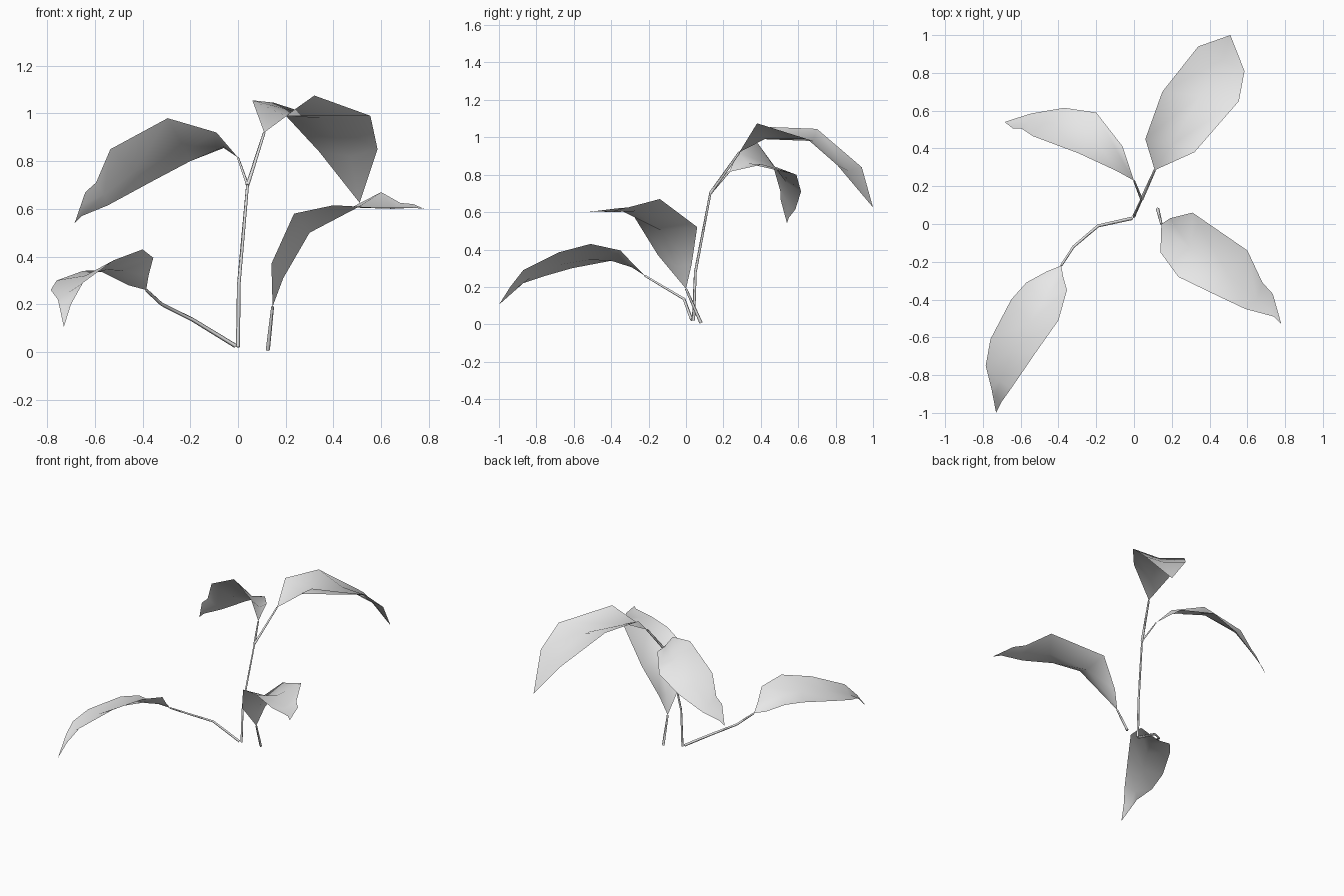
import bpy
import bmesh

# Remove the default cube only
cube = bpy.data.objects.get("Cube")
if cube:
    bpy.data.objects.remove(cube, do_unlink=True)


def make_material(name, colour):
    material = bpy.data.materials.new(name)
    material.use_nodes = True
    material.diffuse_color = colour
    shader = next(n for n in material.node_tree.nodes if n.type == "BSDF_PRINCIPLED")
    shader.inputs["Base Color"].default_value = colour
    return material


plant_grey = make_material("pale_grey", (.8, .8, .8, 1))


def add_object(name, mesh):
    mesh.materials.append(plant_grey)
    for polygon in mesh.polygons:
        polygon.use_smooth = True
    plant_part = bpy.data.objects.new(name, mesh)
    bpy.context.collection.objects.link(plant_part)
    return plant_part


def make_leaf(name, base, tip, left_edge, midrib, right_edge):
    """Loft a creased leaf blade between two edges and a midrib."""
    bm = bmesh.new()
    start = bm.verts.new(base)
    end = bm.verts.new(tip)
    rails = [[start] + [bm.verts.new(point) for point in rail] + [end]
             for rail in (left_edge, midrib, right_edge)]
    for outer, inner in zip(rails, rails[1:]):
        for i in range(len(outer) - 1):
            corners = [outer[i], inner[i], inner[i + 1], outer[i + 1]]
            # The base and tip are shared, so the end faces are triangles
            bm.faces.new(list(dict.fromkeys(corners)))
    mesh = bpy.data.meshes.new(name)
    bm.to_mesh(mesh)
    bm.free()
    return add_object(name, mesh)


def make_stem(name, path, radius=.009):
    """Sweep a thin four-sided stalk along a path, narrowing slightly."""
    curve = bpy.data.curves.new(name, "CURVE")
    curve.dimensions = "3D"
    curve.bevel_depth = radius
    curve.bevel_resolution = 0
    curve.use_fill_caps = True
    spline = curve.splines.new("POLY")
    spline.points.add(len(path) - 1)
    for i, (point, place) in enumerate(zip(spline.points, path)):
        point.co = (*place, 1)
        point.radius = 1 - .3 * i / (len(path) - 1)
    helper = bpy.data.objects.new(name + "_path", curve)
    bpy.context.collection.objects.link(helper)
    bpy.context.view_layer.update()
    evaluated = helper.evaluated_get(bpy.context.evaluated_depsgraph_get())
    mesh = bpy.data.meshes.new_from_object(evaluated)
    bpy.data.objects.remove(helper, do_unlink=True)
    mesh.name = name
    mesh.materials.clear()
    return add_object(name, mesh)


# Shared joints where stalks meet each other or a leaf
fork = (.04, .13, .7)
back_left_base = (.11, .285, .92)
back_right_base = (0, .23, .815)
front_right_base = (-.385, -.22, .26)
front_left_base = (.145, 0, .19)

# Stalks
make_stem("main_stem", [(0, .04, .02), (.003, .05, .28), fork])
make_stem("back_left_stalk", [fork, back_left_base])
make_stem("back_right_stalk", [fork, back_right_base], radius=.007)
make_stem("front_right_stalk", [(-.01, .03, .025), (-.19, -.01, .135),
                                (-.32, -.12, .2), front_right_base])
make_stem("front_left_stalk", [(.125, .08, .008), front_left_base])

# Tall leaf at the back left
make_leaf(
    "back_left_leaf", base=back_left_base, tip=(.51, 1, .625),
    left_edge=[(.06, .45, 1.055), (.15, .7, 1.045), (.34, .94, .84)],
    midrib=[(.2, .42, .99), (.35, .68, .98), (.47, .87, .82)],
    right_edge=[(.32, .38, 1.075), (.555, .65, .99), (.585, .81, .85)])

# Arching leaf at the back right
make_leaf(
    "back_right_leaf", base=back_right_base, tip=(-.685, .54, .54),
    left_edge=[(-.09, .28, .92), (-.295, .375, .98), (-.535, .465, .85),
               (-.595, .505, .71), (-.64, .505, .67)],
    midrib=[(-.06, .33, .86), (-.22, .47, .845), (-.43, .535, .76),
            (-.56, .54, .66), (-.65, .52, .62)],
    right_edge=[(-.06, .41, .855), (-.2, .59, .8), (-.37, .615, .71),
                (-.545, .585, .615), (-.655, .55, .57)])

# Low spreading leaf at the front right
make_leaf(
    "front_right_leaf", base=front_right_base, tip=(-.73, -1, .105),
    left_edge=[(-.375, -.28, .32), (-.355, -.35, .395), (-.4, -.51, .43),
               (-.52, -.68, .385), (-.65, -.87, .29), (-.7, -.94, .2)],
    midrib=[(-.42, -.29, .305), (-.48, -.4, .34), (-.55, -.52, .345),
            (-.64, -.67, .32), (-.71, -.83, .25), (-.735, -.91, .19)],
    right_edge=[(-.46, -.25, .28), (-.57, -.31, .335), (-.65, -.4, .34),
                (-.76, -.61, .3), (-.785, -.75, .26), (-.755, -.87, .22)])

# Folded leaf at the front left
make_leaf(
    "front_left_leaf", base=front_left_base, tip=(.78, -.53, .6),
    left_edge=[(.19, .03, .32), (.31, .06, .52), (.6, -.14, .67),
               (.68, -.31, .625), (.735, -.37, .62)],
    midrib=[(.19, -.05, .31), (.3, -.13, .5), (.5, -.27, .605),
            (.65, -.4, .6), (.73, -.44, .605)],
    right_edge=[(.14, -.15, .37), (.235, -.28, .58), (.4, -.36, .615),
                (.59, -.45, .605), (.74, -.49, .605)])
